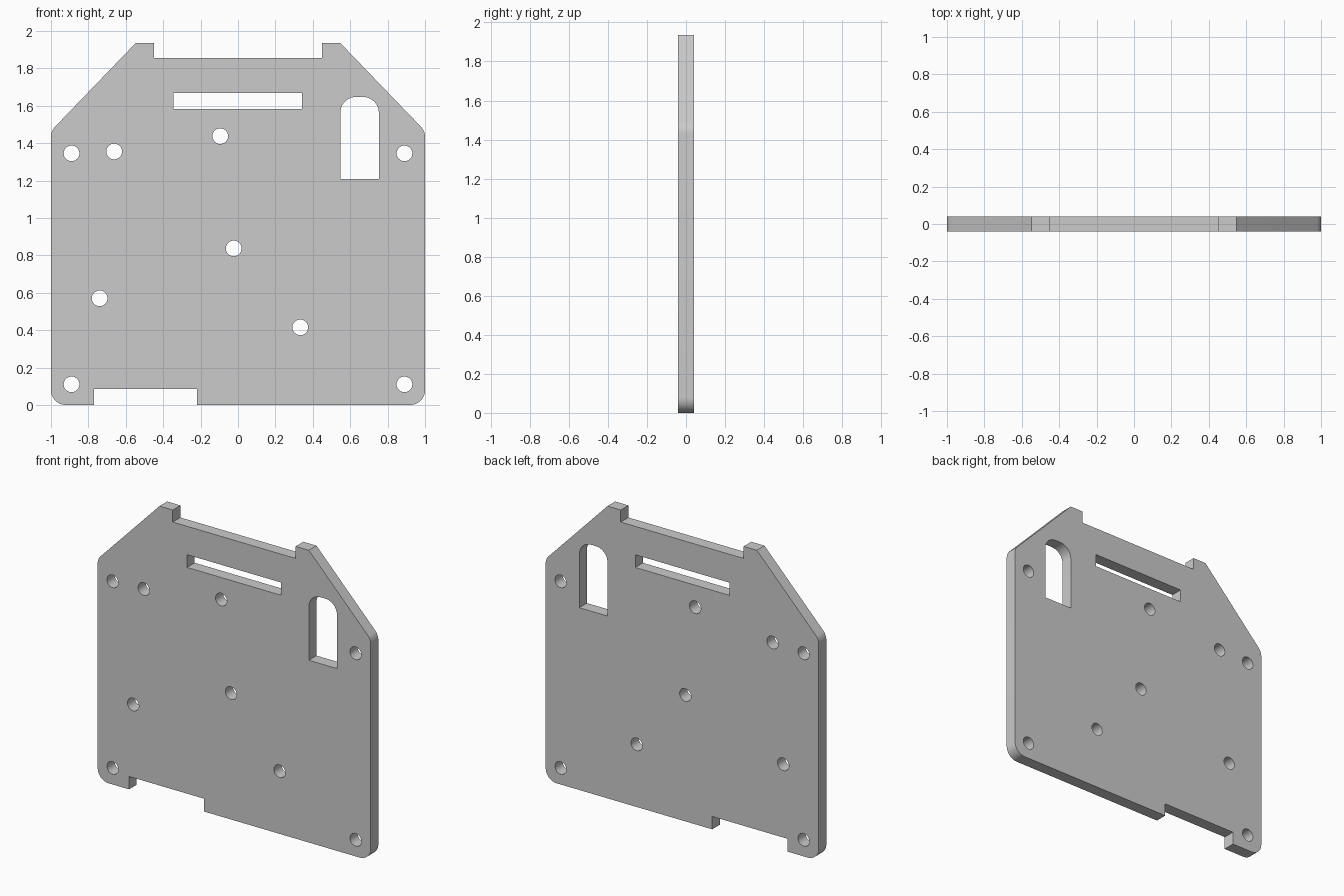
import bpy, bmesh
from math import cos, sin, pi, radians
from mathutils import Vector, Matrix

cube = bpy.data.objects.get("Cube")
if cube:
    bpy.data.objects.remove(cube, do_unlink=True)

HALF_THICK = 0.04
HOLE_R = 0.042
CORNER_R = 0.08


def rounded(corners, steps=10):
    """Turn (x, z, radius) corners into a closed loop with filleted corners."""
    loop = []
    for i, (x, z, r) in enumerate(corners):
        p = Vector((x, z))
        if not r:
            loop.append(p)
            continue
        a = (Vector(corners[i - 1][:2]) - p).normalized()
        b = (Vector(corners[(i + 1) % len(corners)][:2]) - p).normalized()
        half = a.angle(b) / 2
        centre = p + (a + b).normalized() * (r / sin(half))
        start = p + a * (r * cos(half) / sin(half)) - centre
        end = p + b * (r * cos(half) / sin(half)) - centre
        sweep = pi - 2 * half
        for k in range(steps + 1):
            t = k / steps
            loop.append(centre + (start * sin((1 - t) * sweep) + end * sin(t * sweep)) / sin(sweep))
    return loop


def circle(x, z, r, n=32):
    return [Vector((x + r * cos(2 * pi * i / n), z + r * sin(2 * pi * i / n))) for i in range(n)]


# Outer edge: foot notch, rounded corners, sloped shoulders and two top tabs
outline = rounded([
    (-1, 0, CORNER_R), (-0.77, 0, 0), (-0.77, 0.085, 0), (-0.22, 0.085, 0), (-0.22, 0, 0),
    (1, 0, CORNER_R), (1, 1.465, CORNER_R), (0.547, 1.935, 0), (0.45, 1.935, 0),
    (0.45, 1.855, 0), (-0.45, 1.855, 0), (-0.45, 1.935, 0), (-0.547, 1.935, 0),
    (-1, 1.465, CORNER_R)])

# Long slot and round-topped window
slot = rounded([(-0.345, 1.583, 0), (0.343, 1.583, 0), (0.343, 1.667, 0), (-0.345, 1.667, 0)])
window = rounded([(0.547, 1.207, 0), (0.753, 1.207, 0), (0.753, 1.647, 0.085), (0.547, 1.647, 0.085)])

# Corner screw holes and mounting holes
hole_centres = [(sx * 0.89, z) for sx in (-1, 1) for z in (0.11, 1.345)]
hole_centres += [(-0.662, 1.355), (-0.095, 1.437), (-0.023, 0.837), (-0.74, 0.57), (0.333, 0.415)]
holes = [circle(x, z, HOLE_R) for x, z in hole_centres]

# Filled profile extruded to the plate thickness
profile = bpy.data.curves.new("plate_profile", "CURVE")
profile.dimensions = "2D"
profile.fill_mode = "BOTH"
profile.extrude = HALF_THICK
for loop in [outline, slot, window] + holes:
    spline = profile.splines.new("POLY")
    spline.points.add(len(loop) - 1)
    for point, co in zip(spline.points, loop):
        point.co = (co.x, co.y, 0, 1)
    spline.use_cyclic_u = True

source = bpy.data.objects.new("plate_profile", profile)
bpy.context.collection.objects.link(source)
bpy.context.view_layer.update()
mesh = bpy.data.meshes.new_from_object(source.evaluated_get(bpy.context.evaluated_depsgraph_get()))
bpy.data.objects.remove(source, do_unlink=True)
bpy.data.curves.remove(profile)

# Weld the caps to the walls and stand the plate upright
bm = bmesh.new()
bm.from_mesh(mesh)
bmesh.ops.remove_doubles(bm, verts=bm.verts, dist=0.0001)
bmesh.ops.rotate(bm, verts=bm.verts, matrix=Matrix.Rotation(radians(90), 3, "X"))
bmesh.ops.recalc_face_normals(bm, faces=bm.faces)
bm.to_mesh(mesh)
bm.free()
mesh.name = "mounting_plate"

plate = bpy.data.objects.new("mounting_plate", mesh)
bpy.context.collection.objects.link(plate)
bpy.ops.object.select_all(action="DESELECT")
plate.select_set(True)
bpy.context.view_layer.objects.active = plate
bpy.ops.object.shade_smooth_by_angle(angle=radians(30))
